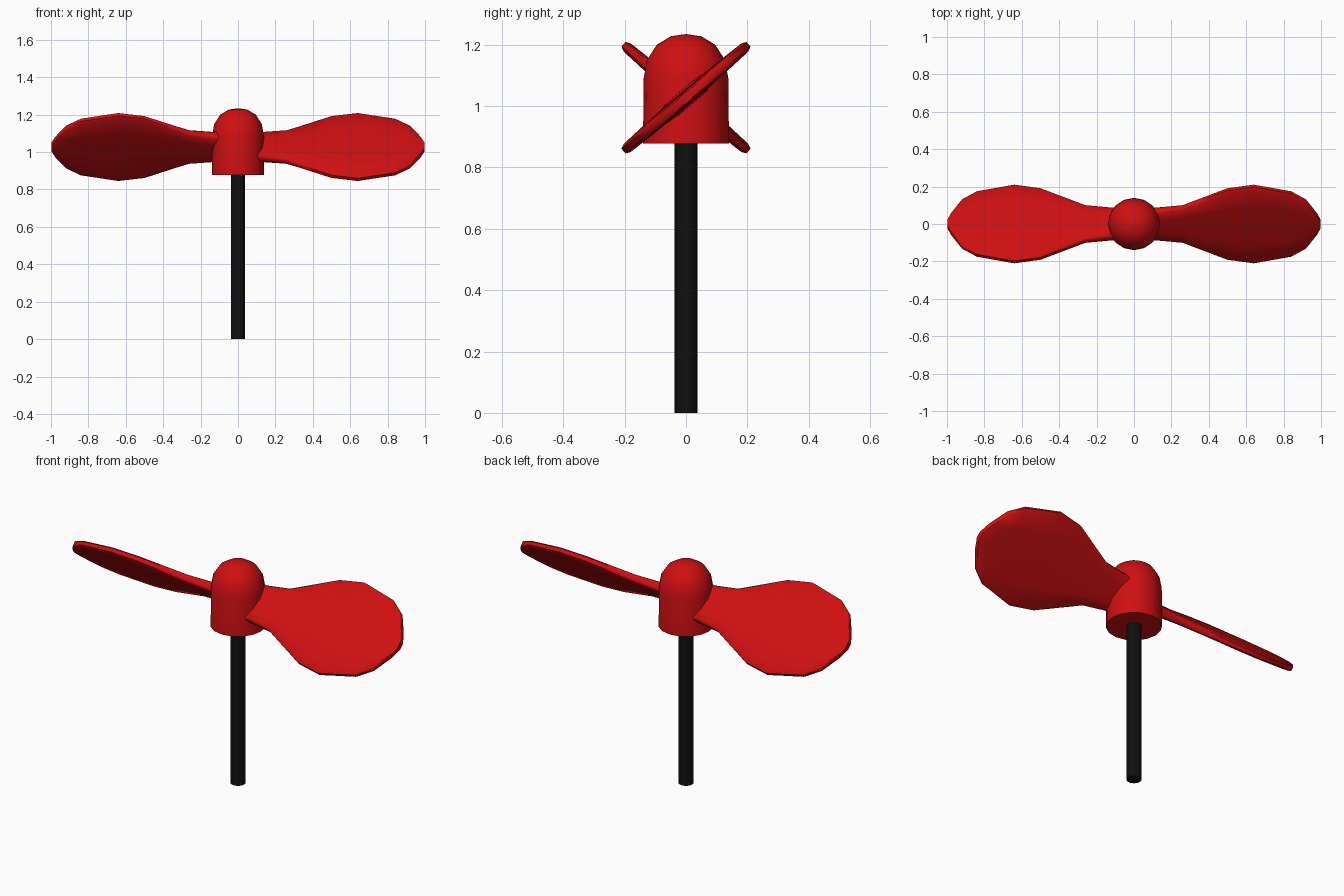
import bpy, bmesh, math
from mathutils import Matrix, Vector

if "Cube" in bpy.data.objects:
    bpy.data.objects.remove(bpy.data.objects["Cube"])


def material(name, rgb):
    m = bpy.data.materials.new(name)
    m.diffuse_color = (*rgb, 1)
    m.use_nodes = True
    m.node_tree.nodes["Principled BSDF"].inputs["Base Color"].default_value = m.diffuse_color
    return m


RED = material("red", (0.62, 0.005, 0.006))
BLACK = material("black", (0.005, 0.005, 0.005))


def loft(name, rings, mat, angle):
    """Skin a list of equal-length rings of points and cap both ends."""
    bm = bmesh.new()
    loops = [[bm.verts.new(p) for p in ring] for ring in rings]
    n = len(loops[0])
    for a, b in zip(loops, loops[1:]):
        for i in range(n):
            j = (i + 1) % n
            bm.faces.new((a[i], a[j], b[j], b[i]))
    bm.faces.new(loops[0][::-1])
    bm.faces.new(loops[-1])
    bmesh.ops.recalc_face_normals(bm, faces=bm.faces)
    me = bpy.data.meshes.new(name)
    bm.to_mesh(me)
    bm.free()
    me.materials.append(mat)
    ob = bpy.data.objects.new(name, me)
    bpy.context.collection.objects.link(ob)
    bpy.ops.object.select_all(action='DESELECT')
    ob.select_set(True)
    bpy.context.view_layer.objects.active = ob
    bpy.ops.object.shade_smooth_by_angle(angle=math.radians(angle))
    return ob


def lathe(name, profile, sides, mat):
    rings = [[(r * math.cos(2 * math.pi * i / sides), r * math.sin(2 * math.pi * i / sides), z)
              for i in range(sides)] for r, z in profile]
    return loft(name, rings, mat, 40)


# Shaft and domed hub
lathe("shaft", [(0.038, 0), (0.038, 0.9)], 16, BLACK)
lathe("hub", [(0.14, 0.877), (0.138, 1.09), (0.127, 1.15), (0.095, 1.2),
              (0.05, 1.227), (0.004, 1.234)], 16, RED)

# Blade stations: x, half chord, half thickness
STATIONS = [(0.06, 0.10, 0.03), (0.14, 0.105, 0.028), (0.26, 0.123, 0.024),
            (0.50, 0.243, 0.022), (0.64, 0.268, 0.022), (0.84, 0.222, 0.021),
            (0.92, 0.165, 0.02), (0.975, 0.075, 0.018), (0.998, 0.022, 0.015)]
# Section across the blade: share of chord, share of thickness
HALF = [(1, 0.45), (0.94, 0.8), (0.5, 1), (0, 1), (-0.5, 1), (-0.94, 0.8), (-1, 0.45)]
SECTION = HALF + [(c, -t) for c, t in reversed(HALF)]
PITCH = Matrix.Rotation(math.radians(40.5), 4, 'X')

# Two pitched blades, half a turn apart
for k, side in enumerate(("right", "left")):
    place = Matrix.Rotation(math.pi * k, 4, 'Z') @ Matrix.Translation((0, 0, 1.027)) @ PITCH
    rings = [[place @ Vector((x, c * chord, t * thick)) for c, t in SECTION]
             for x, chord, thick in STATIONS]
    loft(side + "_blade", rings, RED, 50)
